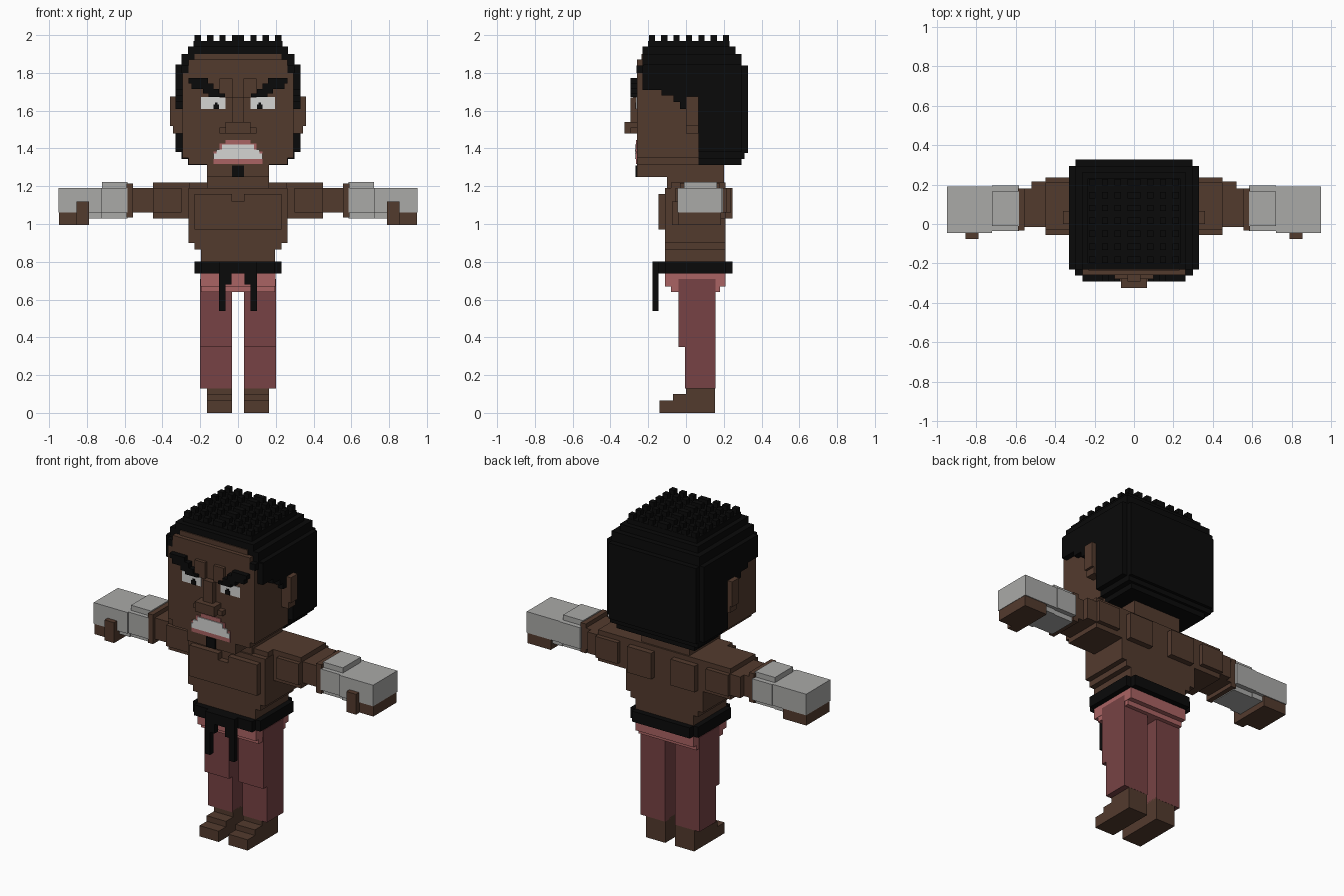
import bpy, bmesh

def material(name, rgb):
    m = bpy.data.materials.new(name)
    m.diffuse_color = (*rgb, 1)
    return m

SKIN = material("brown skin", (0.086, 0.043, 0.027))
BLACK = material("black", (0.003, 0.003, 0.003))
WHITE = material("white", (0.66, 0.66, 0.65))
GREY = material("bandage grey", (0.40, 0.40, 0.39))
RED = material("trouser red", (0.185, 0.055, 0.058))
PINK = material("light pink", (0.40, 0.125, 0.125))

def part(name, mat, boxes, mirror=False):
    """One object made of boxes (x0, x1, y0, y1, z0, z1), optionally mirrored in x."""
    bm = bmesh.new()
    if mirror:
        boxes = boxes + [(-b[1], -b[0], *b[2:]) for b in boxes]
    for x0, x1, y0, y1, z0, z1 in boxes:
        r = bmesh.ops.create_cube(bm, size=1)
        for v in r["verts"]:
            v.co = ((x0 + x1) / 2 + v.co.x * (x1 - x0),
                    (y0 + y1) / 2 + v.co.y * (y1 - y0),
                    (z0 + z1) / 2 + v.co.z * (z1 - z0))
    me = bpy.data.meshes.new(name)
    bm.to_mesh(me)
    bm.free()
    me.materials.append(mat)
    ob = bpy.data.objects.new(name, me)
    bpy.context.collection.objects.link(ob)
    return ob

def slab(w, y0, y1, z0, z1):
    """Box centred on x = 0 with half width w."""
    return (-w, w, y0, y1, z0, z1)

# Head
part("face", SKIN, [
    slab(0.295, -0.26, 0.10, 1.35, 1.83),
    slab(0.262, -0.26, 0.08, 1.315, 1.35),
    slab(0.262, -0.26, 0.0, 1.83, 1.87),
    slab(0.23, -0.236, 0.0, 1.87, 1.90),
    slab(0.164, -0.26, 0.0, 1.25, 1.315)])
part("neck", SKIN, [slab(0.164, -0.10, 0.20, 1.18, 1.36)])
part("ear", SKIN, [(0.28, 0.36, 0.0, 0.066, 1.52, 1.675),
                   (0.28, 0.345, 0.0, 0.066, 1.48, 1.52)], True)
part("nose", SKIN, [slab(0.066, -0.325, -0.25, 1.48, 1.54),
                    slab(0.098, -0.293, -0.25, 1.48, 1.51),
                    slab(0.033, -0.293, -0.25, 1.54, 1.67)])
part("brow_ridge", SKIN, [(0.03, 0.098, -0.28, -0.25, 1.67, 1.77)], True)

# Eyebrows step down toward the nose
part("eyebrow", BLACK, [(0.16, 0.262, -0.293, -0.25, 1.745, 1.772),
                        (0.13, 0.245, -0.293, -0.25, 1.715, 1.745),
                        (0.10, 0.185, -0.293, -0.25, 1.69, 1.715),
                        (0.07, 0.155, -0.293, -0.25, 1.672, 1.69)], True)
part("eye_white", WHITE, [(0.066, 0.197, -0.264, -0.258, 1.608, 1.672)], True)
part("pupil", BLACK, [(0.10, 0.131, -0.268, -0.262, 1.608, 1.632),
                      (0.109, 0.122, -0.268, -0.262, 1.632, 1.642)], True)

# Mouth
part("lips", PINK, [slab(0.066, -0.266, -0.258, 1.41, 1.445),
                    slab(0.098, -0.266, -0.258, 1.385, 1.425),
                    slab(0.131, -0.266, -0.258, 1.317, 1.385)])
part("teeth", WHITE, [slab(0.131, -0.271, -0.264, 1.343, 1.372),
                      slab(0.115, -0.271, -0.264, 1.372, 1.395),
                      slab(0.085, -0.271, -0.264, 1.395, 1.42)])
part("goatee", BLACK, [slab(0.031, -0.267, -0.255, 1.25, 1.31)])

# Hair: stepped cap, back mass, side hairline and small tufts
part("hair_cap", BLACK, [
    slab(0.235, -0.20, 0.23, 1.94, 1.97),
    slab(0.265, -0.23, 0.262, 1.90, 1.94),
    slab(0.30, -0.23, 0.295, 1.84, 1.90),
    slab(0.33, -0.225, 0.295, 1.84, 1.845)])
part("hair_back", BLACK, [
    slab(0.33, 0.065, 0.295, 1.38, 1.84),
    slab(0.297, 0.20, 0.328, 1.375, 1.84),
    slab(0.298, 0.065, 0.31, 1.345, 1.38),
    slab(0.265, 0.065, 0.295, 1.312, 1.345)])
part("hair_side", BLACK, [
    (0.28, 0.33, -0.23, 0.08, 1.71, 1.84),
    (0.28, 0.33, -0.13, 0.08, 1.68, 1.71),
    (0.28, 0.33, -0.065, 0.08, 1.645, 1.68),
    (0.28, 0.33, -0.033, 0.02, 1.61, 1.645),
    (0.262, 0.30, -0.262, -0.22, 1.80, 1.84)], True)
T = 0.0655
part("hair_tufts", BLACK, [
    (x, x + T / 2, y, y + T / 2, 1.96, 2.0)
    for x in [i * T for i in range(4)]
    for y in [-0.197 + j * T for j in range(7)]], True)

# Torso
part("torso", SKIN, [
    slab(0.26, -0.08, 0.21, 1.19, 1.22),
    slab(0.262, -0.11, 0.21, 0.90, 1.19),
    slab(0.23, -0.11, 0.21, 0.865, 0.90),
    slab(0.197, -0.11, 0.21, 0.78, 0.865)])
part("chest_muscle", SKIN, [(0.0, 0.23, -0.145, -0.1, 0.97, 1.12),
                            (0.033, 0.23, -0.145, -0.1, 1.12, 1.16)], True)
part("shoulder_blade", SKIN, [(0.066, 0.23, 0.2, 0.245, 1.03, 1.19)], True)

# Arms
part("upper_arm", SKIN, [
    (0.25, 0.45, -0.03, 0.21, 1.03, 1.22),
    (0.30, 0.45, -0.055, 0.237, 1.06, 1.19),
    (0.45, 0.52, -0.015, 0.215, 1.06, 1.19),
    (0.52, 0.56, -0.015, 0.18, 1.06, 1.19),
    (0.555, 0.59, -0.033, 0.18, 1.035, 1.215)], True)
part("wrist_bandage", GREY, [
    (0.585, 0.72, -0.01, 0.165, 1.03, 1.222),
    (0.585, 0.72, -0.036, 0.195, 1.06, 1.19)], True)
part("hand_bandage", GREY, [(0.72, 0.95, -0.045, 0.19, 1.06, 1.19),
                            (0.72, 0.79, -0.02, 0.17, 1.03, 1.06)], True)
part("fingers", SKIN, [(0.79, 0.948, -0.04, 0.185, 0.995, 1.06),
                       (0.79, 0.855, -0.075, -0.03, 0.995, 1.12)], True)

# Belt with chamfered corners and hanging ties
part("belt", BLACK, [slab(0.197, -0.145, 0.245, 0.737, 0.802),
                     slab(0.23, -0.11, 0.21, 0.737, 0.802),
                     slab(0.10, -0.178, -0.14, 0.737, 0.802)])
part("belt_tie", BLACK, [(0.066, 0.10, -0.178, -0.146, 0.54, 0.74),
                         (0.035, 0.07, -0.178, -0.146, 0.68, 0.74)], True)

# Trousers
part("hips", PINK, [slab(0.198, -0.11, 0.21, 0.67, 0.74),
                    slab(0.196, -0.08, 0.18, 0.64, 0.67)])
part("trouser_leg", RED, [(0.033, 0.2, -0.04, 0.155, 0.35, 0.71),
                          (0.033, 0.2, -0.005, 0.155, 0.13, 0.35)], True)

# Feet
part("foot", SKIN, [(0.033, 0.164, 0.0, 0.154, 0, 0.14),
                    (0.033, 0.164, -0.07, 0.0, 0, 0.10),
                    (0.033, 0.164, -0.14, -0.07, 0, 0.066)], True)
